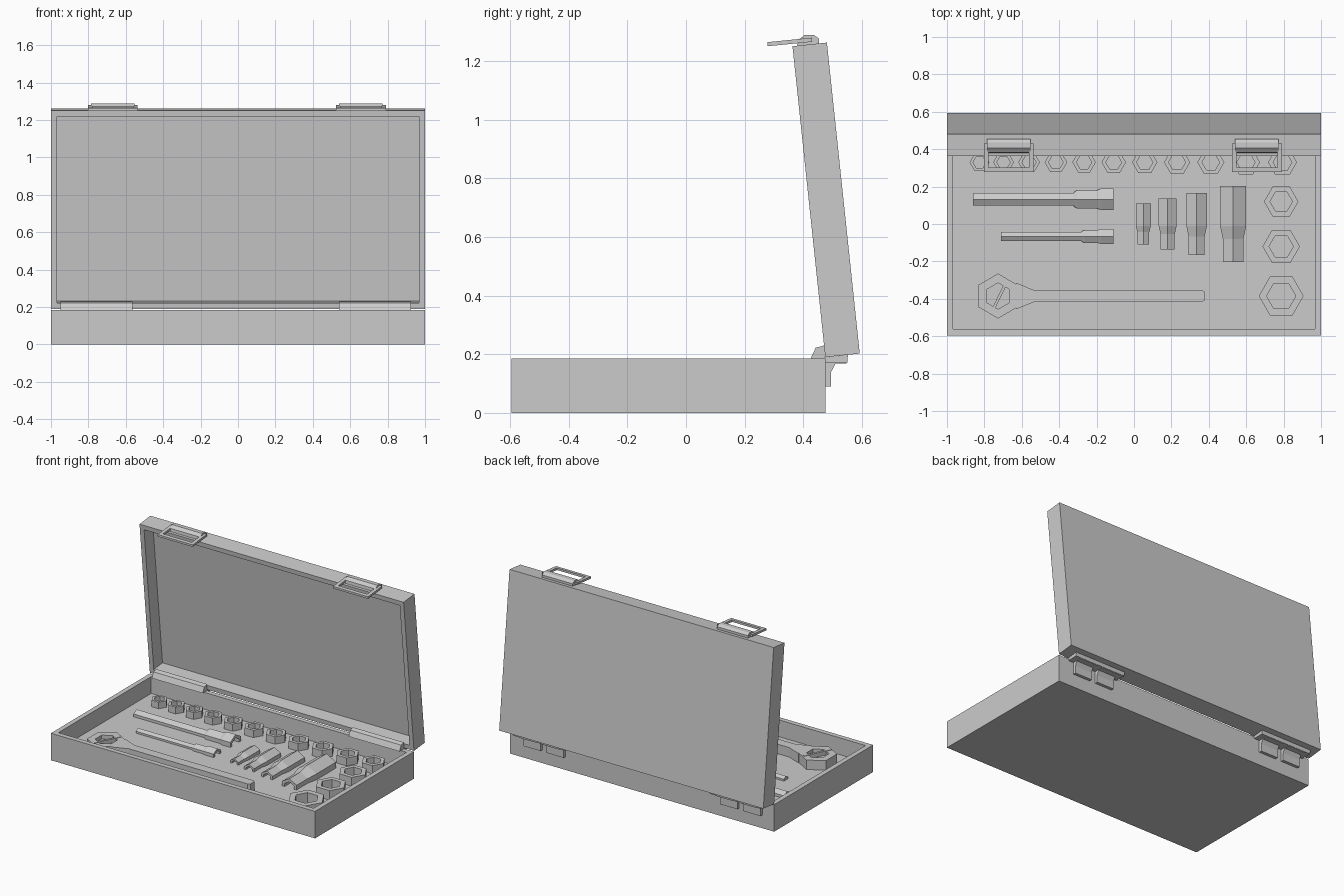
import bpy, bmesh, math
from mathutils import Matrix, Vector

if "Cube" in bpy.data.objects:
    bpy.data.objects.remove(bpy.data.objects["Cube"])

grey = bpy.data.materials.new("plain grey")
grey.use_nodes = True
grey.diffuse_color = (0.6, 0.6, 0.6, 1)
grey.node_tree.nodes["Principled BSDF"].inputs["Base Color"].default_value = grey.diffuse_color

FLOOR = 0.07


def finish(name, bm):
    bmesh.ops.recalc_face_normals(bm, faces=bm.faces)
    mesh = bpy.data.meshes.new(name)
    bm.to_mesh(mesh)
    bm.free()
    mesh.materials.append(grey)
    obj = bpy.data.objects.new(name, mesh)
    bpy.context.collection.objects.link(obj)
    return obj


def loft(name, rings, closed=False):
    """Skin a list of matching rings; join last to first or cap the ends."""
    bm = bmesh.new()
    loops = [[bm.verts.new(p) for p in ring] for ring in rings]
    pairs = list(zip(loops, loops[1:])) + ([(loops[-1], loops[0])] if closed else [])
    for a, b in pairs:
        for i in range(len(a)):
            j = (i + 1) % len(a)
            bm.faces.new((a[i], a[j], b[j], b[i]))
    if not closed:
        bm.faces.new(loops[0])
        bm.faces.new(loops[-1])
    return finish(name, bm)


def side_prism(name, profile, x0, x1):
    return loft(name, [[(x, y, z) for y, z in profile] for x in (x0, x1)])


def polygon(cx, cy, z, r, turn=0, n=6):
    return [(cx + r * math.cos(turn + i * math.tau / n),
             cy + r * math.sin(turn + i * math.tau / n), z) for i in range(n)]


def tray(name, size, centre, open_dir, rim, depth):
    """Box hollowed out on the side facing open_dir."""
    bm = bmesh.new()
    bmesh.ops.create_cube(bm, size=1)
    bmesh.ops.scale(bm, vec=size, verts=bm.verts)
    bmesh.ops.translate(bm, vec=centre, verts=bm.verts)
    bm.normal_update()
    face = max(bm.faces, key=lambda f: f.normal.dot(open_dir))
    bmesh.ops.inset_region(bm, faces=[face], thickness=rim)
    lowered = bmesh.ops.extrude_face_region(bm, geom=[face])["geom"]
    verts = [v for v in lowered if isinstance(v, bmesh.types.BMVert)]
    bmesh.ops.translate(bm, vec=-open_dir * depth, verts=verts)
    if face.is_valid:
        bmesh.ops.delete(bm, geom=[face], context='FACES')
    return finish(name, bm)


def frame(name, x0, x1, y0, y1, border, z0, z1):
    """Flat rectangular loop."""
    def rect(b, z):
        return [(x0 + b, y0 + b, z), (x1 - b, y0 + b, z), (x1 - b, y1 - b, z), (x0 + b, y1 - b, z)]
    return loft(name, [rect(0, z0), rect(0, z1), rect(border, z1), rect(border, z0)], True)


def half_hex(name, stations, origin, along, hollow=True):
    """Ridge-up half hexagon swept along x or y; stations are (position, half width)."""
    rings = []
    for pos, w in stations:
        r = w * 2 / math.sqrt(3)
        outer = [(-w, 0), (-w, r / 2), (0, r), (w, r / 2), (w, 0)]
        inner = [(a * 0.65, b * 0.65) for a, b in reversed(outer)] if hollow else []
        rings.append([(pos, origin + a, FLOOR + b) if along == "x" else (origin + a, pos, FLOOR + b)
                      for a, b in outer + inner])
    return loft(name, rings)


# Case halves
tray("case_base", (2, 1.07, 0.185), (0, -0.06, 0.0925), Vector((0, 0, 1)), 0.047, 0.185 - FLOOR)
lid = tray("case_lid", (2, 0.118, 1.066), (0, 0.059, 0.533), Vector((0, -1, 0)), 0.045, 0.095)
lid.data.transform(Matrix.Translation((0, 0.475, 0.19)) @ Matrix.Rotation(math.radians(6.03), 4, 'X'))

# Hinges: inner wedge, rear leaf and two tabs on each side
for side, x0 in (("right", -0.95), ("left", 0.54)):
    side_prism(side + "_hinge_wedge", [(0.425, 0.185), (0.442, 0.222), (0.472, 0.23), (0.475, 0.185)],
               x0, x0 + 0.385)
    side_prism(side + "_hinge_leaf", [(0.475, 0.172), (0.55, 0.172), (0.552, 0.198), (0.475, 0.19)],
               x0, x0 + 0.385)
    for k in (0, 1):
        start = x0 + 0.04 + k * 0.175
        side_prism(f"{side}_hinge_tab_{k + 1}",
                   [(0.475, 0.09), (0.495, 0.09), (0.495, 0.14), (0.512, 0.172), (0.475, 0.172)],
                   start, start + 0.13)
        side_prism(f"{side}_hinge_knuckle_{k + 1}",
                   [(0.51, 0.168), (0.548, 0.168), (0.548, 0.19), (0.51, 0.19)], start, start + 0.13)

# Latches on the lid edge
for side, x in (("right", -0.67), ("left", 0.657)):
    loop = frame(side + "_latch_loop", x - 0.133, x + 0.133, 0.278, 0.43, 0.024, -0.007, 0.007)
    for v in loop.data.vertices:
        v.co.z += 1.257 + (v.co.y - 0.278) * 0.1
    side_prism(side + "_latch_body",
               [(0.38, 1.252), (0.383, 1.272), (0.405, 1.289), (0.435, 1.289), (0.454, 1.276), (0.454, 1.256)],
               x - 0.116, x + 0.116)


# Standing hexagonal sockets
def socket(name, x, y, r, height):
    top = FLOOR + height
    loft(name, [polygon(x, y, FLOOR, r), polygon(x, y, top, r),
                polygon(x, y, top, r * 0.65), polygon(x, y, FLOOR, r * 0.65)], True)


for i in range(11):
    socket(f"small_socket_{i + 1}", -0.826 + 0.125 * i + 0.0037 * i * i, 0.33,
           0.053 + 0.0024 * i, 0.045 + 0.001 * i)
for i, (y, r) in enumerate(((0.12, 0.092), (-0.12, 0.1), (-0.385, 0.12))):
    socket(f"large_socket_{i + 1}", 0.787, y, r, 0.06 + 0.005 * i)

# Long sockets lying down
for i, (x, w, half) in enumerate(((0.05, 0.04, 0.11), (0.18, 0.048, 0.137),
                                  (0.335, 0.055, 0.165), (0.53, 0.07, 0.202))):
    half_hex(f"long_socket_{i + 1}", [(-half, w * 0.78), (-half * 0.4, w * 0.78), (-0.01, w), (half, w)],
             x, "y")

# Extension bars with flared heads
for name, y, w, x0, x1 in (("long_bar", 0.132, 0.033, -0.86, -0.32), ("short_bar", -0.067, 0.023, -0.71, -0.28)):
    half_hex(name + "_shaft", [(x0, w), (x1 + 0.01, w)], y, "x", False)
    half_hex(name + "_head", [(x1, w * 1.2), (x1 + 0.015, w * 1.45), (-0.2, w * 1.45),
                              (-0.175, w * 1.75), (-0.11, w * 1.75)], y, "x")

# Ratchet wrench: head ring, recessed plate, diagonal bar and handle
hx, hy, top = -0.727, -0.385, 0.135
turn = math.pi / 6
loft("wrench_head", [polygon(hx, hy, z, r, turn) for z, r in
                     ((FLOOR, 0.12), (top, 0.12), (top, 0.07), (FLOOR, 0.07))], True)
loft("wrench_head_plate", [polygon(hx, hy, z, 0.072, turn) for z in (FLOOR, top - 0.025)])
bar = [(-0.045, -0.093), (-0.03, -0.097), (0.055, 0.078), (0.04, 0.082)]
loft("wrench_lever", [[(hx + a, hy + b, z) for a, b in bar] for z in (FLOOR, top + 0.003)])
half_outline = [(-0.63, 0.07), (-0.535, 0.032), (0.365, 0.032), (0.38, 0.02)]
outline = half_outline + [(x, -y) for x, y in reversed(half_outline)]
loft("wrench_handle", [[(x, hy + y, z) for x, y in outline] for z in (FLOOR, top)])
